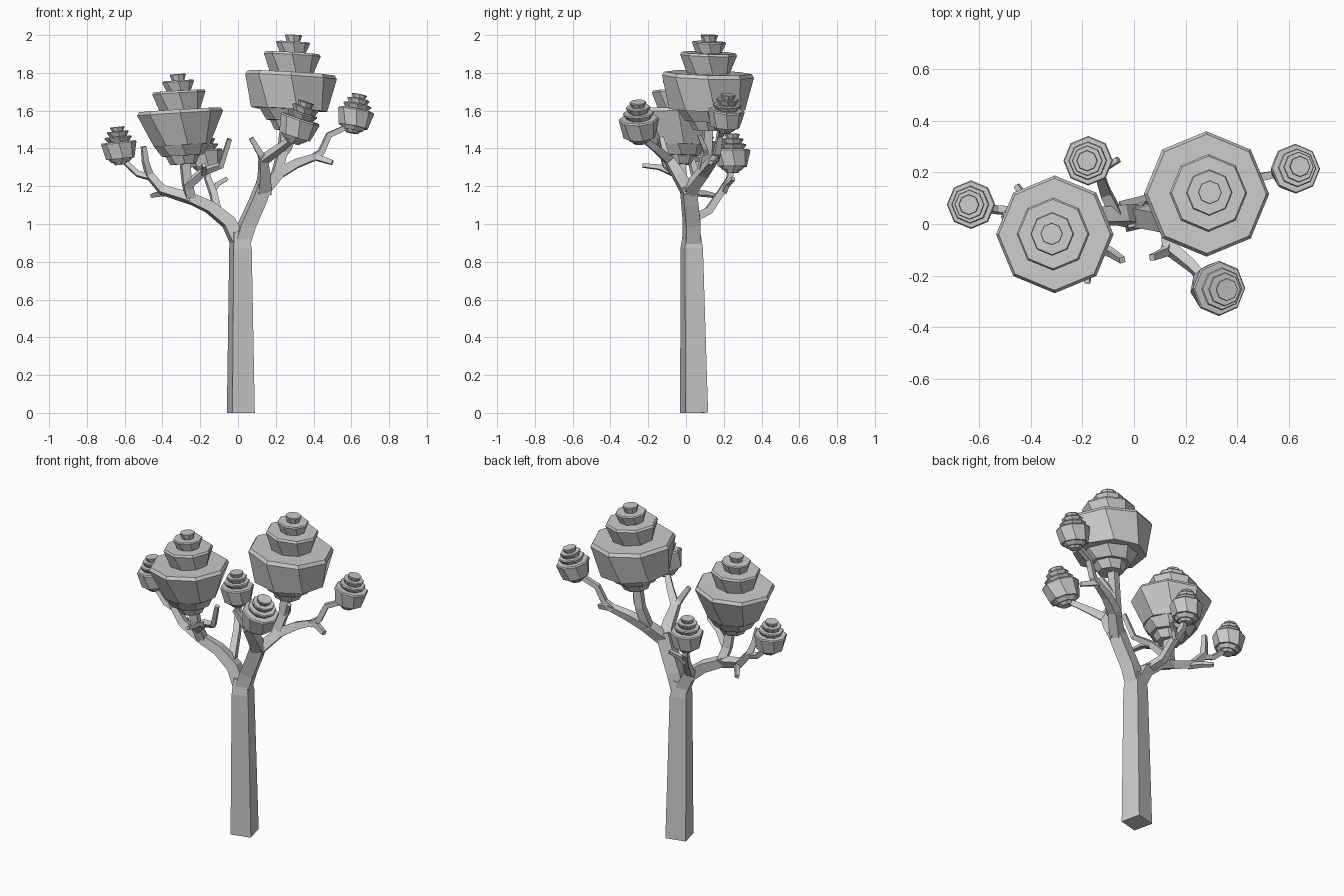
import bpy, bmesh, math
from mathutils import Vector, Matrix

cube = bpy.data.objects.get("Cube")
if cube:
    bpy.data.objects.remove(cube, do_unlink=True)

grey = bpy.data.materials.new("matte_grey")
grey.use_nodes = True
grey.diffuse_color = (0.6, 0.6, 0.6, 1)
grey.node_tree.nodes["Principled BSDF"].inputs["Base Color"].default_value = grey.diffuse_color


def skin_rings(name, rings):
    """Join equal rings of points into a closed, flat-shaded solid."""
    bm = bmesh.new()
    loops = [[bm.verts.new(p) for p in ring] for ring in rings]
    n = len(loops[0])
    for low, high in zip(loops, loops[1:]):
        for i in range(n):
            j = (i + 1) % n
            bm.faces.new((low[i], low[j], high[j], high[i]))
    bm.faces.new(loops[0][::-1])
    bm.faces.new(loops[-1])
    bmesh.ops.recalc_face_normals(bm, faces=bm.faces)
    mesh = bpy.data.meshes.new(name)
    bm.to_mesh(mesh)
    bm.free()
    mesh.materials.append(grey)
    bpy.context.collection.objects.link(bpy.data.objects.new(name, mesh))


def limb(name, path, start, end, turn=14):
    """Square tapering limb swept along a path; start and end are side widths."""
    pts = [Vector(p) for p in path]
    last = len(pts) - 1
    tangent = Vector((0, 0, 1))
    basis = Matrix.Rotation(math.radians(turn), 3, 'Z')
    rings = []
    for k, p in enumerate(pts):
        new = Vector()
        if k > 0:
            new += (p - pts[k - 1]).normalized()
        if k < last:
            new += (pts[k + 1] - p).normalized()
        new.normalize()
        basis = tangent.rotation_difference(new).to_matrix() @ basis
        tangent = new
        h = (start + (end - start) * k / last) / 2
        rings.append([p + basis @ Vector((a * h, b * h, 0))
                      for a, b in ((-1, -1), (1, -1), (1, 1), (-1, 1))])
    skin_rings(name, rings)


def foliage(name, centre, radius, axis, taper, tiers, under, depth):
    """Stack of flared octagonal tiers; centre is the rim of the widest tier.
    tiers: (rim radius, top height) and under: (radius, drop), relative to radius."""
    profile = []                                   # radius, height, twist
    drop = depth + sum(d for _, d in under)
    for r, d in under:
        profile += [(r * 0.75, -drop, 10), (r, -drop + d, 0)]
        drop -= d
    floor = -depth
    for k, (r, top) in enumerate(tiers):
        lip = 0.08 * r
        profile += [(r * (taper if k == 0 else 0.78), floor, 12),
                    (r, top - lip, 0), (r * 0.95, top, 0)]
        floor = top
    tilt = Vector((0, 0, 1)).rotation_difference(Vector(axis)).to_matrix()
    rings = []
    for r, z, twist in profile:
        angles = [math.radians(twist) + i * math.tau / 8 for i in range(8)]
        rings.append([Vector(centre) + radius * (tilt @ Vector(
            (r * math.cos(a), r * math.sin(a), z))) for a in angles])
    skin_rings(name, rings)


# Trunk and the two main limbs
limb("trunk", [(.015, .043, 0), (.013, .03, .87), (.006, .03, .96)], .122, .075)
limb("left_main_limb", [(.01, .03, .89), (-.05, .035, 1.01), (-.15, .03, 1.09),
                        (-.27, .01, 1.145)], .075, .05)
limb("right_main_limb", [(.015, .03, .89), (.05, .03, 1.0), (.1, .02, 1.11),
                         (.14, .01, 1.21)], .08, .075)

# Branches on the right-hand side
limb("left_outer_branch", [(-.25, .01, 1.135), (-.4, .04, 1.18), (-.47, .05, 1.26),
                           (-.49, .03, 1.33), (-.5, .02, 1.41)], .05, .024)
limb("left_outer_stem", [(-.47, .05, 1.25), (-.53, .055, 1.265), (-.6, .065, 1.33),
                         (-.63, .07, 1.40)], .03, .022)
limb("left_low_twig", [(-.37, .03, 1.165), (-.42, .1, 1.16), (-.455, .15, 1.15)], .03, .02)
limb("left_crown_stem", [(-.25, .015, 1.13), (-.27, -.02, 1.22), (-.29, -.04, 1.4)], .05, .045)
limb("left_inner_twig", [(-.27, -.02, 1.2), (-.18, -.07, 1.28), (-.09, -.11, 1.31),
                         (-.045, -.14, 1.45)], .04, .022)
limb("left_front_twig", [(-.18, -.07, 1.27), (-.18, -.14, 1.3), (-.18, -.23, 1.31)], .03, .02)
limb("left_rear_branch", [(-.07, .04, 1.03), (-.11, .12, 1.07), (-.13, .18, 1.16),
                          (-.16, .23, 1.24), (-.175, .245, 1.33)], .045, .026)
limb("left_rear_twig", [(-.135, .2, 1.17), (-.11, .22, 1.21), (-.06, .25, 1.24)], .026, .02)

# Branches on the left-hand side
limb("right_outer_branch", [(.13, .01, 1.17), (.22, .09, 1.27), (.31, .13, 1.32),
                            (.41, .16, 1.355), (.5, .13, 1.325)], .065, .024)
limb("right_outer_stem", [(.39, .155, 1.345), (.44, .165, 1.38), (.48, .18, 1.47),
                          (.59, .2, 1.52), (.62, .215, 1.57)], .036, .024)
limb("right_crown_stem", [(.2, .08, 1.25), (.235, .11, 1.38), (.26, .12, 1.6)], .05, .045)
limb("right_crown_twig", [(.235, .11, 1.36), (.27, .1, 1.4), (.3, .07, 1.47)], .03, .02)
limb("right_front_branch", [(.135, .015, 1.17), (.14, -.04, 1.26), (.135, -.09, 1.34),
                            (.22, -.16, 1.4), (.3, -.24, 1.46)], .07, .026)
limb("right_front_twig", [(.14, -.07, 1.31), (.12, -.11, 1.37), (.07, -.13, 1.455)], .04, .024)

# Foliage: two tall crowns and four small clusters
tall = [(1, 0), (.62, .44), (.37, .68), (.19, .83)]
tall_under = [(.4, .2), (.65, .25)]
small = [(1, 0), (.78, .3), (.62, .6), (.42, .85)]
small_under = [(.45, .15), (.7, .2)]
foliage("right_crown", (.282, .117, 1.8), .243, (.06, .03, 1), .85, tall, tall_under, .8)
foliage("left_crown", (-.308, -.04, 1.605), .228, (-.06, .01, 1), .67, tall, tall_under, .82)
for name, centre, radius, axis in (
        ("left_outer_cluster", (-.632, .075, 1.435), .094, (-.1, 0, 1)),
        ("left_rear_cluster", (-.178, .245, 1.395), .096, (-.05, 0, 1)),
        ("right_outer_cluster", (.627, .215, 1.605), .097, (.2, .1, 1)),
        ("right_front_cluster", (.332, -.25, 1.56), .107, (.33, -.05, 1))):
    foliage(name, centre, radius, axis, .82, small, small_under, .95)
